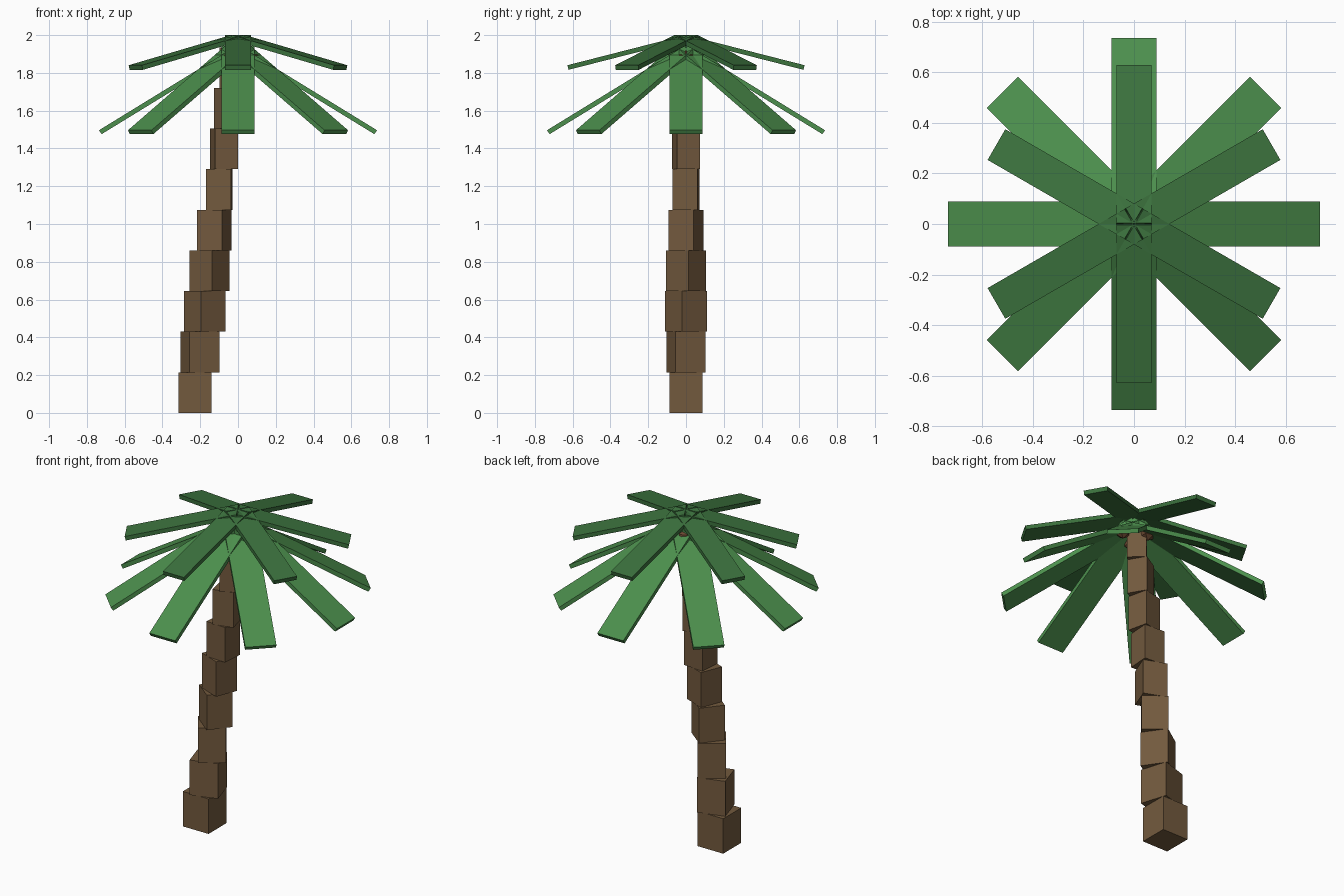
import bpy, math
from mathutils import Matrix, Vector

if "Cube" in bpy.data.objects:
    bpy.data.objects.remove(bpy.data.objects["Cube"])


def material(name, rgb):
    m = bpy.data.materials.new(name)
    m.diffuse_color = (*rgb, 1)
    m.use_nodes = True
    m.node_tree.nodes["Principled BSDF"].inputs["Base Color"].default_value = m.diffuse_color
    return m


BARK = material("bark brown", (0.171, 0.102, 0.048))
LIGHT = material("light leaf green", (0.072, 0.275, 0.074))
DARK = material("dark leaf green", (0.045, 0.17, 0.048))
NUT = material("nut brown", (0.14, 0.062, 0.03))


def box(name, size, centre, matrix, mat):
    """Box of a given size, offset by centre, then placed by matrix."""
    bpy.ops.mesh.primitive_cube_add(size=1)
    o = bpy.context.object
    o.name = name
    o.data.transform(matrix @ Matrix.Translation(centre) @ Matrix.Diagonal((*size, 1)))
    o.data.materials.append(mat)


# Trunk: stacked blocks that lean, taper and twist
SEG = 0.215
for i in range(9):
    w = 0.175 - 0.0084 * i
    place = Matrix.Translation((-0.227 + 0.0255 * i, 0, SEG * (i + 0.5)))
    box(f"trunk_block_{i + 1}", (w, w, SEG), (0, 0, 0),
        place @ Matrix.Rotation(0.3 * i, 4, 'Z'), BARK)


def frond_ring(name, count, start, z, length, width, droop, mat):
    """Ring of flat planks starting on the axis and drooping outward."""
    for i in range(count):
        turn = Matrix.Rotation(start + math.tau * i / count, 4, 'Z')
        m = Matrix.Translation((0, 0, z)) @ turn @ Matrix.Rotation(droop, 4, 'Y')
        box(f"{name}_{i + 1}", (length, width, 0.025), (length / 2, 0, 0), m, mat)


# Crown: long drooping lower leaves, shorter flatter upper leaves
frond_ring("lower_frond", 8, 0, 1.933, 0.855, 0.176, 0.55, LIGHT)
frond_ring("upper_frond", 6, math.radians(30), 1.988, 0.645, 0.14, 0.25, DARK)

# Coconuts tucked under the crown
for i in range(3):
    a = math.tau * i / 3
    bpy.ops.mesh.primitive_ico_sphere_add(
        subdivisions=1, radius=0.045,
        location=(0.08 * math.cos(a), 0.08 * math.sin(a), 1.875))
    o = bpy.context.object
    o.name = f"coconut_{i + 1}"
    o.data.materials.append(NUT)
